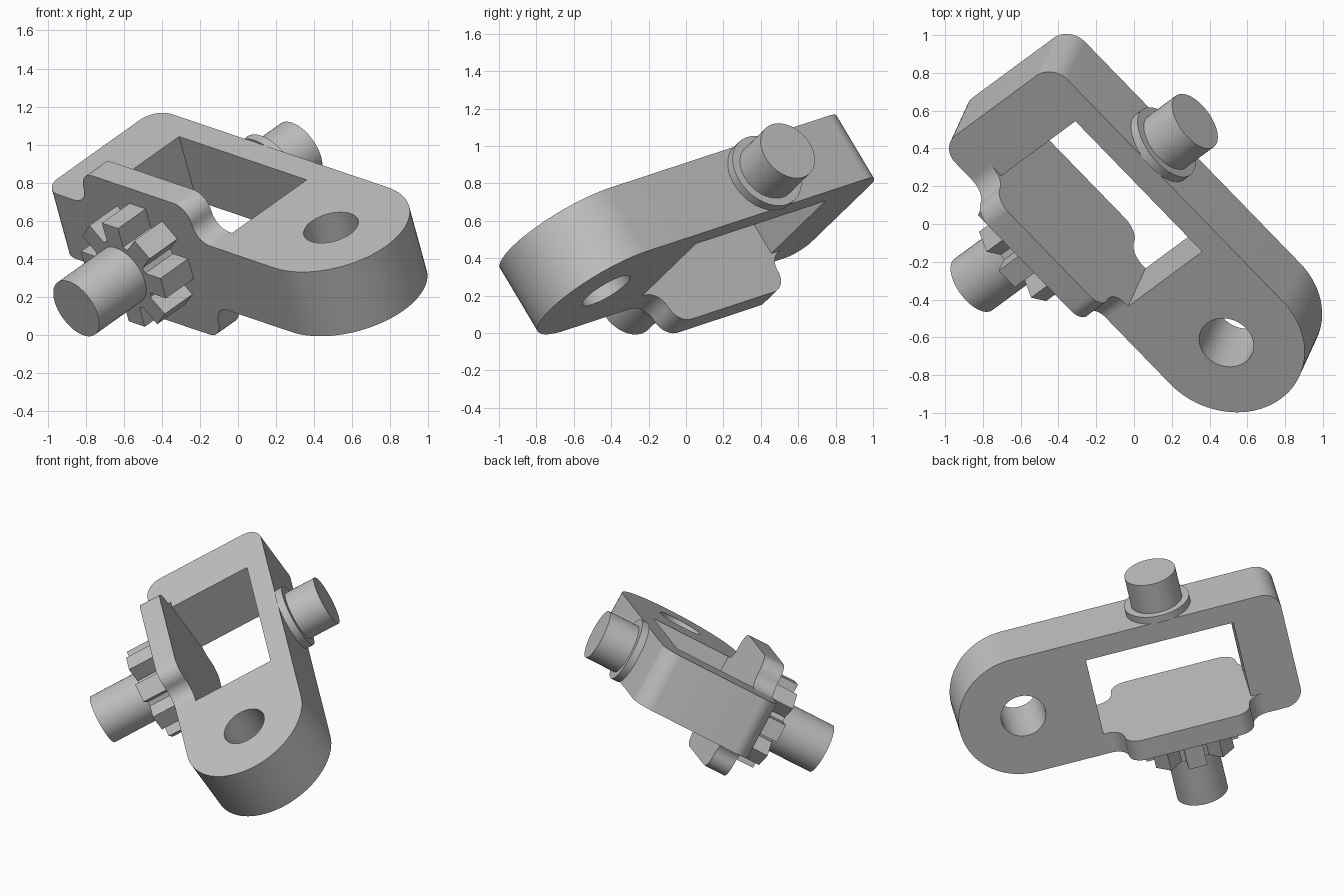
import bpy, bmesh, math
from mathutils import Matrix, Vector

if "Cube" in bpy.data.objects:
    bpy.data.objects.remove(bpy.data.objects["Cube"])

# Tilted frame of the part: L along the arm, W along the pins, T through the thickness
L = Vector((0.678, -0.698, -0.23)).normalized()
T = Vector((-0.23, -0.5, 0.84))
T = (T - L * T.dot(L)).normalized()
W = T.cross(L)

grey = bpy.data.materials.new("plain grey")
grey.diffuse_color = (0.53, 0.53, 0.53, 1)
grey.use_nodes = True
grey.node_tree.nodes["Principled BSDF"].inputs["Base Color"].default_value = grey.diffuse_color


def arc(cx, cy, r, a0, a1, n):
    """Points on an arc, angles in degrees."""
    return [(cx + r * math.cos(math.radians(a0 + (a1 - a0) * i / n)),
             cy + r * math.sin(math.radians(a0 + (a1 - a0) * i / n))) for i in range(n + 1)]


def circle(cx, cy, r, n=64):
    return arc(cx, cy, r, 0, 360, n)[:-1]


def extrude(name, loops, lo, hi, along_w=False):
    """Fill closed outlines (inner ones are holes) and extrude from lo to hi."""
    cu = bpy.data.curves.new(name + "_outline", 'CURVE')
    cu.dimensions = '2D'
    cu.fill_mode = 'BOTH'
    cu.extrude = (hi - lo) / 2
    for pts in loops:
        sp = cu.splines.new('POLY')
        sp.points.add(len(pts) - 1)
        for p, (a, b) in zip(sp.points, pts):
            p.co = (a, b, 0, 1)
        sp.use_cyclic_u = True
    tmp = bpy.data.objects.new(name + "_outline", cu)
    bpy.context.collection.objects.link(tmp)
    dg = bpy.context.evaluated_depsgraph_get()
    mesh = bpy.data.meshes.new_from_object(tmp.evaluated_get(dg))
    bpy.data.objects.remove(tmp)
    # place in the tilted frame
    mid = (lo + hi) / 2
    axes, off = ((L, T, -W), W * mid) if along_w else ((L, W, T), T * mid)
    m = Matrix(axes).transposed().to_4x4()
    m.translation = off
    bm = bmesh.new()
    bm.from_mesh(mesh)
    bmesh.ops.remove_doubles(bm, verts=bm.verts, dist=1e-5)
    bm.transform(m)
    bmesh.ops.recalc_face_normals(bm, faces=bm.faces)
    bm.to_mesh(mesh)
    bm.free()
    mesh.materials.clear()
    mesh.materials.append(grey)
    ob = bpy.data.objects.new(name, mesh)
    bpy.context.collection.objects.link(ob)
    bpy.ops.object.select_all(action='DESELECT')
    ob.select_set(True)
    bpy.context.view_layer.objects.active = ob
    bpy.ops.object.shade_smooth_by_angle(angle=math.radians(30))
    return ob


BOT, TOP = 0.268, 0.672          # thickness limits
MID = (BOT + TOP) / 2
CW, R = 0.299, 0.426             # arm centre line and half width
W0, W1 = CW - R, CW + R
FAR, CR = -1.158, 0.12           # square end and its corner radius
AX = -0.385                      # pin axis along the arm

# Arm: round end with hole, rounded square end, rectangular window
outline = (arc(0.64, CW, R, -90, 90, 40)
           + arc(FAR + CR, W1 - CR, CR, 90, 180, 10)
           + arc(FAR + CR, W0 + CR, CR, 180, 270, 10))
window = [(-0.83, 0.02), (0.16, 0.02), (0.16, 0.582), (-0.83, 0.582)]
extrude("arm_frame", [outline, window, circle(0.64, CW, 0.148)], BOT, TOP)

# Side tabs: S-shaped humps above and below the gear-side wall
r, flat = 0.105, 0.315
for name, base, s in (("upper_tab", TOP, 1), ("lower_tab", BOT, -1)):
    half = arc(flat, r, r, 90, 0, 10) + arc(flat + 2 * r, r, r, 180, 270, 10)[1:]
    prof = [(AX - x, base + s * y) for x, y in reversed(half)]
    prof += [(AX + x, base + s * y) for x, y in half]
    extrude(name, [prof], W0, 0.02, True)

# Gear with eight blunt teeth
gear = []
for i in range(8):
    for da, rad in ((-18, 0.2), (-11.5, 0.315), (11.5, 0.315), (18, 0.2)):
        a = math.radians(45 * i + da)
        gear.append((AX + rad * math.cos(a), MID + rad * math.sin(a)))
extrude("gear", [gear], -0.335, W0, True)

# Pins on both sides and the collar
extrude("gear_pin", [circle(AX, MID, 0.169)], -0.69, W0, True)
extrude("collar", [circle(AX, MID, 0.215)], W1, W1 + 0.05, True)
extrude("plain_pin", [circle(AX, MID, 0.169)], W1, 0.99, True)
